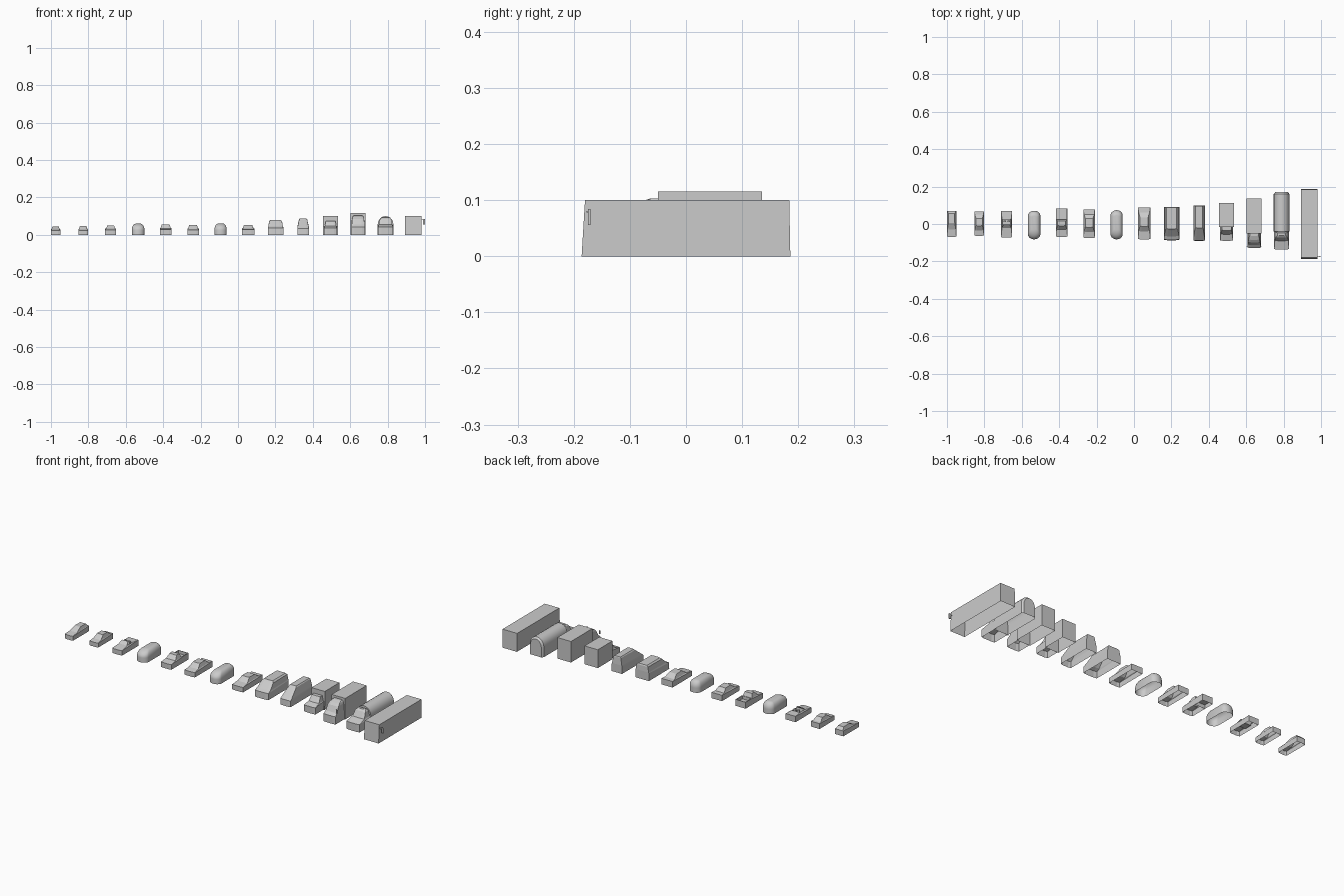
import bpy, bmesh
from math import sin, cos, pi, radians

if "Cube" in bpy.data.objects:
    bpy.data.objects.remove(bpy.data.objects["Cube"])


def skin(name, rings, closed=True, first=False, last=True, smooth=False):
    """Join successive rings of points with quads, optionally capping the ends."""
    bm = bmesh.new()
    loops = [[bm.verts.new(p) for p in r] for r in rings]
    n = len(rings[0])
    for a, b in zip(loops, loops[1:]):
        for i in range(n if closed else n - 1):
            j = (i + 1) % n
            bm.faces.new((a[i], a[j], b[j], b[i]))
    if first:
        bm.faces.new(loops[0][::-1])
    if last:
        bm.faces.new(loops[-1])
    bmesh.ops.remove_doubles(bm, verts=bm.verts, dist=1e-5)
    bmesh.ops.recalc_face_normals(bm, faces=bm.faces)
    me = bpy.data.meshes.new(name)
    bm.to_mesh(me)
    bm.free()
    ob = bpy.data.objects.new(name, me)
    bpy.context.collection.objects.link(ob)
    if smooth:
        bpy.ops.object.select_all(action='DESELECT')
        ob.select_set(True)
        bpy.context.view_layer.objects.active = ob
        bpy.ops.object.shade_smooth_by_angle(angle=radians(35))
    return ob


def ring(cx, w, y0, z0, y1, z1, bow=0.003):
    """Plan outline with a slightly bowed nose; z differs front to back."""
    return [(cx - w, y0 + bow, z0), (cx - w * .55, y0, z0), (cx + w * .55, y0, z0),
            (cx + w, y0 + bow, z0), (cx + w, y1, z1), (cx - w, y1, z1)]


def stack(name, cx, rows, bow=0.003, last=True):
    return skin(name, [ring(cx, *r, bow) for r in rows], last=last)


def box(name, cx, w, y0, y1, z0, z1, bottom=False, lean=0.0):
    r = [[(cx - w, y0 + d, z), (cx + w, y0 + d, z), (cx + w, y1 - d / 3, z), (cx - w, y1 - d / 3, z)]
         for z, d in ((z0, 0), (z1, lean))]
    return skin(name, r, first=bottom)


def car(name, cx, w, y0, y1, nose, deck, c0, c1, r0, r1, h):
    """Hollow car: lower body, deck, tapered cabin."""
    stack(name, cx, [(w, y0, 0, y1, 0), (w, y0, nose, y1, deck),
                     (w * .88, c0, deck, c1, deck + .001),
                     (w * .66, r0, h, r1, h - .001)])


def egg(name, cx, w, y0, y1, h):
    """Smooth rounded people carrier."""
    rings = []
    for k in range(-1, 11):
        a = max(k, 0) / 10 * radians(84)
        c = cos(a)
        z = 0 if k < 0 else h * .42 + h * .58 * sin(a)
        ww = w * c ** .6
        f, b = y0 + .055 * (1 - c), y1 - .03 * (1 - c)
        e = ww * .85
        pts = []
        for i in range(24):
            t = 2 * pi * (i + .5) / 24
            s = sin(t)
            pts.append((cx + ww * cos(t), (b - e if s > 0 else f + e) + e * s, z))
        rings.append(pts)
    skin(name, rings, smooth=True)


X = [-.975 + .147 * i for i in range(14)]

# Hatchbacks and sedans
car("small_hatchback", X[0], .025, -.07, .07, .024, .029, -.03, .069, .005, .055, .045)
car("compact_car", X[1], .026, -.064, .067, .024, .029, -.035, .052, -.01, .03, .048)
car("sedan", X[5], .031, -.076, .077, .026, .032, -.043, .052, -.018, .03, .052)
car("large_sedan", X[7], .033, -.083, .087, .027, .033, -.04, .062, -.013, .036, .053)

# Open roadster with cockpit, windscreen and seats
cx = X[2]
stack("roadster_body", cx, [(.03, -.073, 0, .07, 0), (.03, -.073, .026, .07, .032),
                            (.024, -.02, .034, .025, .034), (.022, -.018, .015, .024, .015)])
skin("roadster_windscreen", [[(cx - .025, -.022, .033), (cx + .025, -.022, .033)],
                             [(cx - .018, -.003, .049), (cx + .018, -.003, .049)]],
     closed=False, last=False)
for s in (-1, 1):
    box("roadster_seat", cx + s * .011, .007, .012, .02, .015, .042)

# Pickup: cab and open bed
cx = X[4]
stack("pickup_cab", cx, [(.031, -.07, 0, .025, 0), (.031, -.07, .028, .025, .033),
                         (.028, -.03, .034, .024, .034), (.021, -.01, .055, .015, .055)])
stack("pickup_bed", cx, [(.031, .025, 0, .082, 0), (.031, .025, .035, .082, .035),
                         (.027, .028, .035, .079, .035), (.027, .028, .018, .079, .018)], bow=0)

# Rounded people carriers
egg("people_carrier", X[3], .034, -.082, .071, .06)
egg("wide_people_carrier", X[6], .033, -.082, .074, .061)

# Vans with sloping noses and tapered upper sides
stack("wide_van", X[8], [(.041, -.087, 0, .092, 0), (.041, -.085, .035, .092, .042),
                         (.039, -.066, .044, .092, .046), (.034, -.035, .072, .09, .074),
                         (.026, -.027, .08, .087, .08)])
stack("tall_van", X[9], [(.031, -.091, 0, .1, 0), (.031, -.089, .033, .1, .04),
                         (.03, -.08, .04, .1, .045), (.022, -.03, .08, .097, .083),
                         (.018, -.022, .087, .095, .087)])

# Small box truck
cx = X[10]
box("box_truck_cargo", cx, .04, -.015, .112, 0, .1)
stack("box_truck_cab", cx, [(.034, -.09, 0, -.015, 0), (.034, -.09, .036, -.015, .045),
                            (.031, -.055, .046, -.015, .046), (.025, -.035, .074, -.015, .074)])

# Large box truck with stepped cab and mirrors
cx = X[11]
box("large_truck_cargo", cx, .041, -.05, .135, 0, .115)
stack("large_truck_cab", cx, [(.036, -.129, 0, -.05, 0), (.036, -.129, .042, -.05, .042),
                              (.034, -.113, .055, -.05, .055), (.032, -.098, .085, -.05, .087),
                              (.029, -.085, .095, -.05, .097), (.023, -.064, .103, -.05, .103)])
for s in (-1, 1):
    box("large_truck_mirror", cx + s * .038, .003, -.12, -.117, .058, .078, True)

# Tanker: bonneted cab and arched tank
cx = X[12]


def arch(y, w, h):
    return [(cx - w, y, 0)] + [(cx - w * cos(pi * i / 10), y, h * .55 + h * .45 * sin(pi * i / 10))
                               for i in range(11)] + [(cx + w, y, 0)]


skin("tank", [arch(-.04, .042, .1), arch(.16, .042, .1), arch(.17, .034, .092)],
     closed=False, first=True, smooth=True)
stack("tanker_cab", cx, [(.04, -.137, 0, -.04, 0), (.04, -.137, .042, -.04, .05),
                         (.036, -.09, .054, -.04, .054), (.03, -.073, .084, -.045, .084),
                         (.022, -.062, .092, -.048, .092)])

# Coach with side mirror on a bracket
cx = X[13]
box("coach_body", cx, .044, -.186, .186, 0, .1, lean=.006)
box("coach_mirror", .995, .005, -.175, -.17, .056, .084, True)
box("coach_mirror_arm", .984, .007, -.177, -.174, .078, .081, True)
